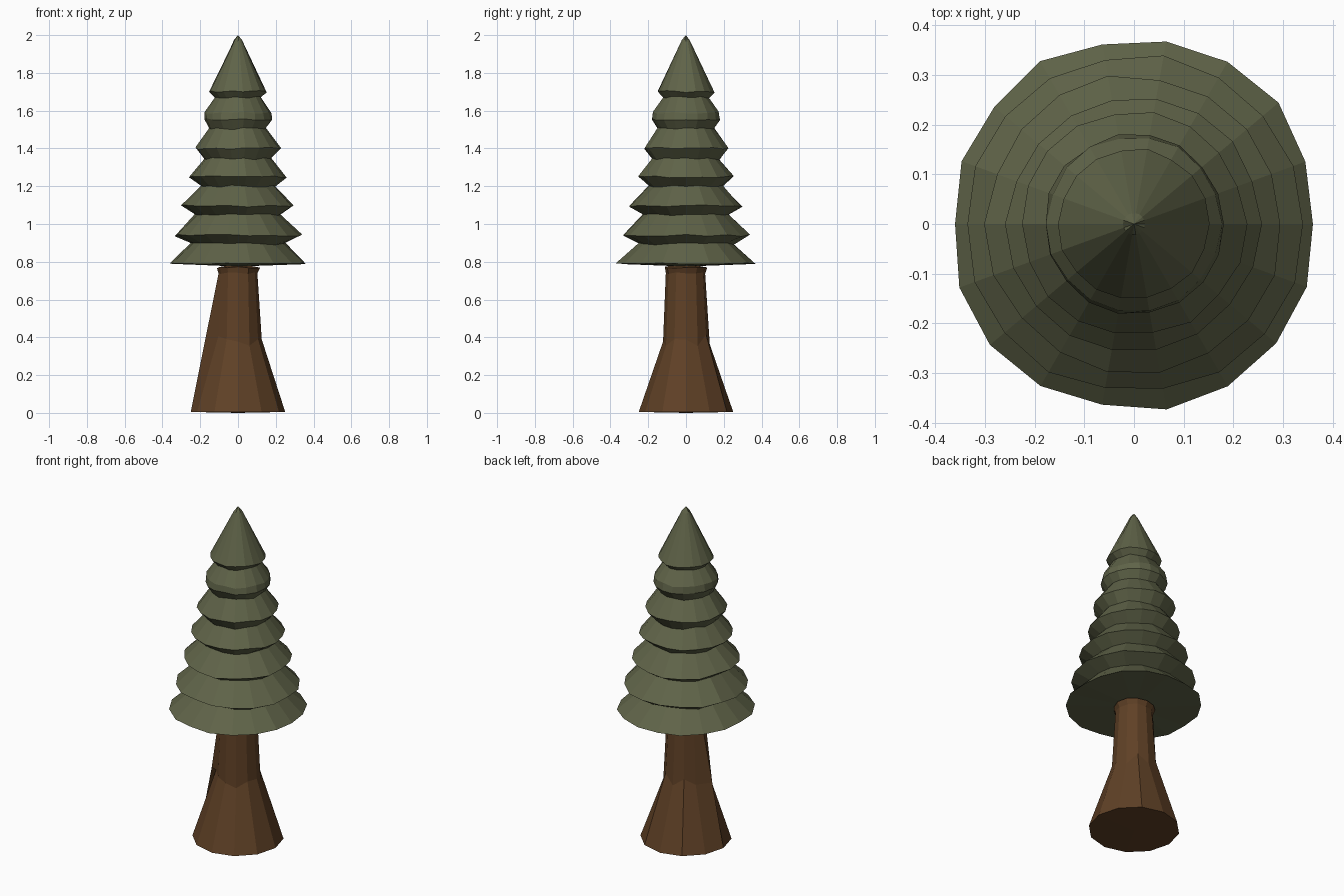
import bpy, bmesh, math, random

if "Cube" in bpy.data.objects:
    bpy.data.objects.remove(bpy.data.objects["Cube"])

random.seed(4)


def material(name, rgb):
    m = bpy.data.materials.new(name)
    m.diffuse_color = (*rgb, 1)
    m.use_nodes = True
    m.node_tree.nodes["Principled BSDF"].inputs["Base Color"].default_value = m.diffuse_color
    return m


def lathe(name, profile, sides, mat, jr=0.0, jz=0.0, tweak=None):
    """Flat-shaded faceted lathe; profile = (radius, z), radius 0 closes to a point."""
    bm = bmesh.new()
    rings = []
    for k, (r, z) in enumerate(profile):
        if r == 0:
            rings.append([bm.verts.new((0, 0, z))])
            continue
        ring = []
        for i in range(sides):
            a = 2 * math.pi * i / sides
            rr = r * (1 + random.uniform(-jr, jr))
            zz = z + random.uniform(-jz, jz)
            if tweak:
                rr, zz = tweak(k, i, r, z, rr, zz)
            ring.append(bm.verts.new((rr * math.cos(a), rr * math.sin(a), zz)))
        rings.append(ring)
    for lo, hi in zip(rings, rings[1:]):
        for i in range(sides):
            j = (i + 1) % sides
            if len(lo) == 1:
                bm.faces.new((lo[0], hi[j], hi[i]))
            elif len(hi) == 1:
                bm.faces.new((lo[i], lo[j], hi[0]))
            else:
                bm.faces.new((lo[i], lo[j], hi[j], hi[i]))
    bmesh.ops.recalc_face_normals(bm, faces=bm.faces[:])
    me = bpy.data.meshes.new(name)
    bm.to_mesh(me)
    bm.free()
    me.materials.append(mat)
    ob = bpy.data.objects.new(name, me)
    bpy.context.collection.objects.link(ob)
    return ob


green = material("needles", (0.115, 0.125, 0.065))
brown = material("bark", (0.115, 0.052, 0.019))


# Trunk: flared foot, straight neck, small collar, one buttress ridge on the left
def trunk_tweak(k, i, r, z, rr, zz):
    if k in (0, 1):
        return r, z
    if k == 2:
        if i == 6:
            return 0.175, 0.38
        return rr, z + random.uniform(-0.04, 0.04)
    return rr, zz


lathe("trunk",
      [(0, 0), (0.25, 0.005), (0.123, 0.38), (0.104, 0.74), (0.115, 0.77), (0, 0.79)],
      12, brown, jr=0.03, jz=0.004, tweak=trunk_tweak)

# Foliage: stacked skirts, each (lip radius, lip z, neck radius above, neck z)
tiers = [(0.373, 0.79, 0.255, 0.895), (0.340, 0.94, 0.228, 1.05),
         (0.298, 1.095, 0.195, 1.20), (0.255, 1.25, 0.178, 1.345),
         (0.225, 1.40, 0.150, 1.505), (0.180, 1.555, 0.122, 1.67)]
profile = [(0, 0.775)]
for lip_r, lip_z, neck_r, neck_z in tiers:
    profile.append((lip_r, lip_z))
    if lip_r == 0.180:
        profile.append((0.176, 1.59))
    profile.append((neck_r, neck_z))
profile += [(0.152, 1.70), (0.022, 1.97), (0, 2.0)]


def foliage_tweak(k, i, r, z, rr, zz):
    if k == 1:                      # bottom skirt stays level
        zz = z + random.uniform(-0.003, 0.003)
        rr = min(rr, 0.38)
        c = abs(math.cos(2 * math.pi * i / 18))
        if c * rr > 0.36:           # trimmed at the left and right
            rr = 0.36 / c
    return rr, zz


lathe("foliage", profile, 18, green, jr=0.018, jz=0.006, tweak=foliage_tweak)
